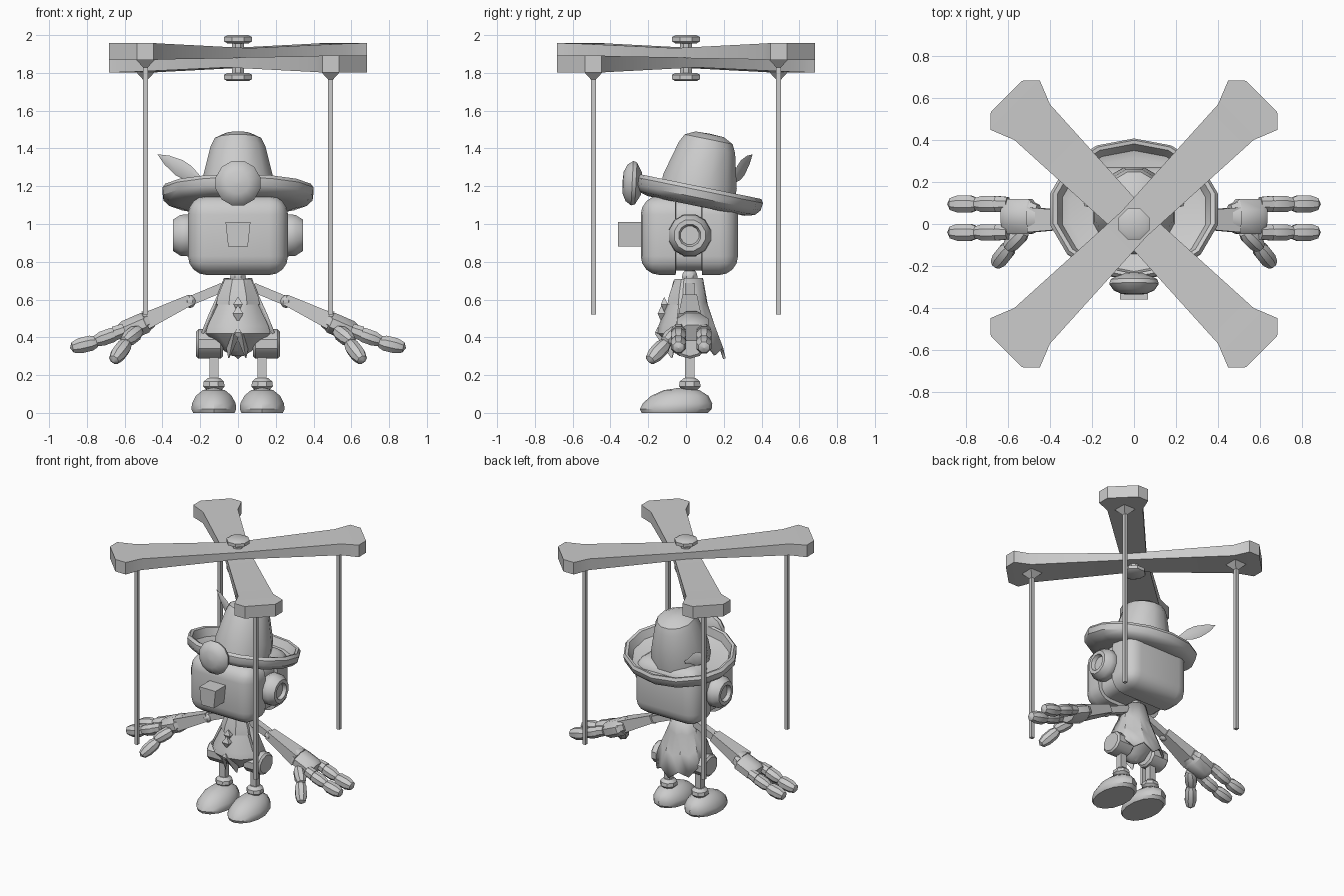
import bpy, bmesh
from math import sin, cos, pi, radians
from mathutils import Vector, Matrix

if "Cube" in bpy.data.objects:
    bpy.data.objects.remove(bpy.data.objects["Cube"])

grey = bpy.data.materials.new("plain_grey")
grey.use_nodes = True
colour = (0.6, 0.6, 0.6, 1)
grey.diffuse_color = colour
grey.node_tree.nodes["Principled BSDF"].inputs["Base Color"].default_value = colour
parts = []


def finish(name, bm):
    bmesh.ops.remove_doubles(bm, verts=bm.verts, dist=1e-5)
    bmesh.ops.recalc_face_normals(bm, faces=bm.faces)
    mesh = bpy.data.meshes.new(name)
    bm.to_mesh(mesh)
    bm.free()
    mesh.materials.append(grey)
    ob = bpy.data.objects.new(name, mesh)
    bpy.context.collection.objects.link(ob)
    parts.append(ob)
    return ob


def loft(name, rings, matrix=Matrix(), closed=True):
    """Skin a list of equal-length point rings; closed ones get caps."""
    bm = bmesh.new()
    rows = [[bm.verts.new(matrix @ Vector(p)) for p in ring] for ring in rings]
    n = len(rows[0])
    for a, b in zip(rows, rows[1:]):
        for i in range(n if closed else n - 1):
            j = (i + 1) % n
            bm.faces.new((a[i], a[j], b[j], b[i]))
    if closed:
        bm.faces.new(rows[0])
        bm.faces.new(rows[-1])
    return finish(name, bm)


def spin(name, profile, n, loc, axis=(0, 0, 1), sx=1, sy=1):
    """Revolve (radius, height) points round an axis, with n flat sides."""
    d = Vector(axis)
    rot = Matrix() if d.x == d.y == 0 else d.to_track_quat('Z', 'Y').to_matrix().to_4x4()
    turn = [2 * pi * (i + .5) / n for i in range(n)]
    rings = [[(max(r, 1e-4) * cos(a) * sx, max(r, 1e-4) * sin(a) * sy, h) for a in turn]
             for r, h in profile]
    return loft(name, rings, Matrix.Translation(loc) @ rot)


def limb(name, p, q, r1, r2, n=4, sx=1, sy=1):
    d = Vector(q) - Vector(p)
    return spin(name, [(r1, 0), (r2, d.length)], n, p, d, sx, sy)


def capsule(name, p, q, r, n=8):
    d = Vector(q) - Vector(p)
    l = d.length
    prof = [(0, 0), (r * .7, l * .05), (r, l * .25), (r, l * .65), (r * .7, l * .9), (0, l)]
    return spin(name, prof, n, p, d)


def ball(name, loc, r, n=8):
    prof = [(r * sin(a * pi / 6), -r * cos(a * pi / 6)) for a in range(7)]
    return spin(name, prof, n, loc)


# Crossed control bars with flared ends
half = [(.86, .105, .045), (.80, .166, .045), (.686, .12, .042), (0, .085, .026)]
stations = [(-t, w, h) for t, w, h in half] + half[-2::-1]
for name, angle, z, lift in (("upper_bar", 45, 1.905, .008), ("lower_bar", -45, 1.855, -.008)):
    rings = []
    for t, w, h in stations:
        c = lift if t else 0
        rings.append([(t, -w, c - h), (t, w, c - h), (t, w, c + h), (t, -w, c + h)])
    loft(name, rings, Matrix.Translation((0, 0, z)) @ Matrix.Rotation(radians(angle), 4, 'Z'))

# Centre pin with a knob at each end
spin("bar_pin", [(.035, 1.77), (.035, 1.98)], 8, (0, 0, 0))
for name, z in (("top_knob", 1.978), ("bottom_knob", 1.778)):
    spin(name, [(.06, -.022), (.08, -.012), (.08, .012), (.06, .022)], 8, (0, 0, z))

# Strings and the pegs they hang from
for sx in (1, -1):
    for sy in (1, -1):
        x, y = .49 * sx, .49 * sy
        base = 1.87 if sx == sy else 1.805
        spin("string_peg", [(.02, .01), (.07, 0), (0, -.055)], 4, (x, y, base))
        spin("string", [(.018, .52), (.018, base - .04)], 4, (x, y, 0))

# Head: rounded block with a sunken band running over the sides
bm = bmesh.new()
bmesh.ops.create_cube(bm, size=1)
bmesh.ops.scale(bm, verts=bm.verts, vec=(.53, .515, .42))
bmesh.ops.bevel(bm, geom=bm.edges[:], offset=.1, segments=4, profile=.5, affect='EDGES')
bmesh.ops.translate(bm, verts=bm.verts, vec=(0, .018, .94))
for y in (-.055, .085):
    bmesh.ops.bisect_plane(bm, geom=bm.verts[:] + bm.edges[:] + bm.faces[:],
                           plane_co=(0, y, 0), plane_no=(0, 1, 0))
band = [f for f in bm.faces if -.05 < f.calc_center_median().y < .08]
bmesh.ops.inset_region(bm, faces=band, thickness=.002, depth=-.025)
finish("head", bm)

# Square nose, tapered downwards
loft("nose", [[(-.052, y, .88), (.052, y, .88), (.066, y, 1.01), (-.066, y, 1.01)]
              for y in (-.36, -.2)])

# Hat, tipped towards the back
tip = (0, .2, .98)
spin("hat_brim", [(0, -.03), (.31, -.035), (.375, -.02), (.405, .01), (.41, .05), (.395, .07),
                  (.375, .065), (.35, .01), (.31, -.005), (0, 0)], 14, (0, .06, 1.13), tip, 1, .84)
spin("hat_crown", [(.2, -.02), (.195, .1), (.15, .28), (.128, .325), (.075, .352), (0, .355)],
     12, (0, .055, 1.13), tip, 1, 1.05)
spin("hat_button", [(.06, -.03), (.115, 0), (.122, .02), (.1, .05), (.06, .068), (0, .072)],
     12, (0, -.265, 1.215), (0, -1, .05))
spin("hat_feather", [(.01, -.06), (.018, 0), (.042, .08), (.045, .14), (.028, .22), (0, .285)],
     6, (-.2, .25, 1.23), (-.22, .1, .135), .2, 1)

# Neck, collar and pointed waistcoat
ball("neck_ball", (0, .02, .72), .045)
spin("neck", [(.03, .64), (.03, .76)], 8, (0, .02, 0))
spin("collar", [(.06, .57), (.125, .575), (.115, .62), (.075, .71), (.05, .71)], 8,
     (0, 0, 0), sy=.85)
spin("waistcoat", [(.03, .3), (.08, .33), (.18, .42), (.17, .46), (.11, .58), (.07, .7)], 10,
     (0, -.01, 0), sy=.8)
for x in (-.035, .03):
    limb("waistcoat_point", (x, -.1, .43), (x * 1.4, -.075, .29), .09, .005, 4, .3, 1)

# Tie and button diamonds down the chest
for y, z, r in ((-.115, .575, .04), (-.13, .525, .045), (-.15, .425, .03)):
    spin("chest_diamond", [(0, -r), (r * .9, 0), (0, r)], 4, (0, y, z), sy=.7)

# Flared coat back with a jagged hem
rows = []
for k, (rx, ry) in enumerate(((.075, .08), (.115, .105), (.16, .15), (.2, .2))):
    row = []
    for i in range(11):
        a = radians(-15 + 21 * i)
        hem = (.36 if i % 2 else .41) - .07 * sin(a)
        row.append((rx * cos(a), ry * sin(a) + .01, .715 + (hem - .715) * k / 3))
    rows.append(row)
coat = loft("coat_back", rows, closed=False)
coat.modifiers.new("thickness", 'SOLIDIFY').thickness = .014

for s, side in ((1, "left"), (-1, "right")):
    # Ear: a drum with a dished face
    spin(side + "_ear", [(.1, 0), (.115, .03), (.112, .07), (.085, .11), (.06, .11), (.05, .085),
                         (0, .085)], 12, (.235 * s, .02, .94), (s, 0, 0))

    # Hip, leg, ankle and shoe
    x = .128 * s
    spin(side + "_hip", [(.065, 0), (.078, .012), (.078, .13), (.065, .142)], 10,
         (.08 * s, .02, .365), (s, 0, 0), 1.15, 1)
    spin(side + "_leg", [(.034, .14), (.034, .36)], 4, (x, .02, 0))
    spin(side + "_ankle", [(.035, .115), (.062, .14), (.058, .165), (.035, .185)], 8, (x, .02, 0))
    shoe = spin(side + "_shoe", [(.92, 0), (1, .02), (.97, .05), (.8, .09), (.5, .12), (0, .135)],
                14, (x, -.06, 0), sx=.122, sy=.19)
    for v in shoe.data.vertices:
        v.co.y += v.co.z * .3

    # Arm with a ball elbow and a widening forearm
    def at(x, y, z):
        return (x * s, y, z)
    limb(side + "_upper_arm", at(.08, .02, .665), at(.26, .02, .59), .035, .035)
    ball(side + "_elbow", at(.255, .01, .59), .035)
    limb(side + "_forearm", at(.25, .02, .6), at(.49, .02, .485), .045, .07, 4, 1.2, .9)
    limb(side + "_cuff", at(.455, .03, .5), at(.49, .03, .485), .06, .075, 8, 1.1, .8)

    # Hand: blocky palm, two jointed fingers and a thumb
    d = Vector(at(.15, 0, -.065))
    spin(side + "_palm", [(.07, 0), (.09, .02), (.09, .13), (.075, .155)], 8,
         at(.475, .035, .485), d, 1, .68)
    for y in (.095, -.04):
        limb(side + "_knuckle", at(.60, y, .44), at(.655, y, .42), .036, .042, 8)
        capsule(side + "_finger_base", at(.63, y, .425), at(.77, y, .375), .042)
        capsule(side + "_finger_tip", at(.74, y, .378), at(.89, y, .343), .044)
    capsule(side + "_thumb_base", at(.52, -.03, .44), at(.61, -.12, .37), .042)
    capsule(side + "_thumb_tip", at(.585, -.1, .375), at(.665, -.2, .27), .042)

# Smooth the soft forms and keep the hard edges
bpy.ops.object.select_all(action='DESELECT')
for ob in parts:
    ob.select_set(True)
bpy.context.view_layer.objects.active = parts[0]
bpy.ops.object.shade_smooth_by_angle(angle=radians(35))
